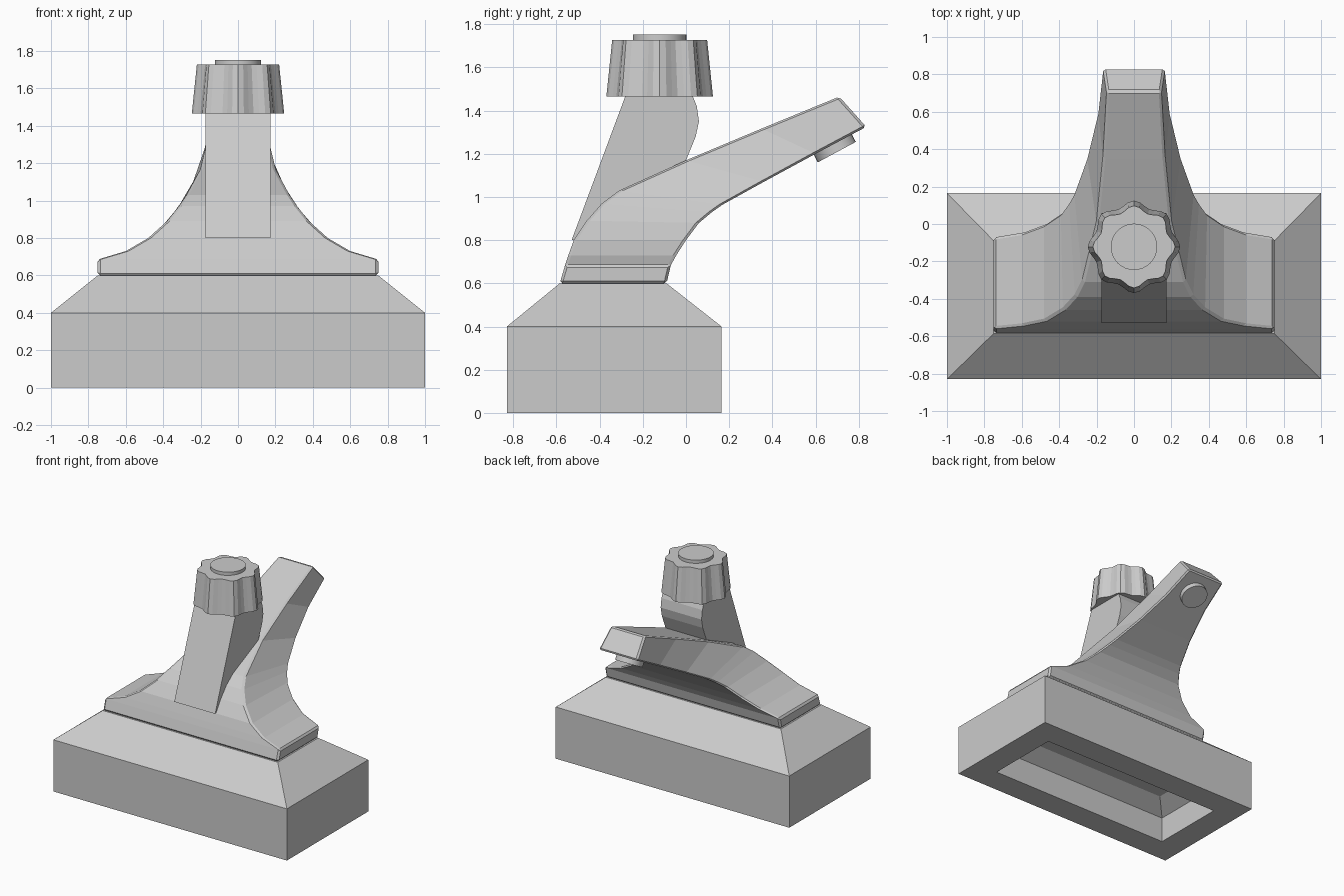
import bpy, bmesh
from math import sin, cos, pi, radians

if "Cube" in bpy.data.objects:
    bpy.data.objects.remove(bpy.data.objects["Cube"])


def loft(name, rings, bevel=0.0):
    """Skin a list of equal-length vertex rings and cap both ends."""
    bm = bmesh.new()
    loops = [[bm.verts.new(p) for p in ring] for ring in rings]
    n = len(loops[0])
    for a, b in zip(loops, loops[1:]):
        for i in range(n):
            j = (i + 1) % n
            bm.faces.new((a[i], a[j], b[j], b[i]))
    bm.faces.new(loops[0][::-1])
    bm.faces.new(loops[-1])
    bmesh.ops.recalc_face_normals(bm, faces=bm.faces)
    me = bpy.data.meshes.new(name)
    bm.to_mesh(me)
    bm.free()
    ob = bpy.data.objects.new(name, me)
    bpy.context.collection.objects.link(ob)
    if bevel:
        m = ob.modifiers.new("bevel", 'BEVEL')
        m.width, m.segments, m.limit_method = bevel, 1, 'ANGLE'
        m.angle_limit = radians(50)
    return ob


def rect(w, y0, y1, z):
    return [(-w, y0, z), (w, y0, z), (w, y1, z), (-w, y1, z)]


# Base: hollow underneath, from cavity ceiling, down around the rim, up to the shoulder
loft("base", [
    rect(0.67, -0.50, -0.17, 0.28),
    rect(0.80, -0.63, -0.035, 0.20),
    rect(0.80, -0.63, -0.035, 0.0),
    rect(1.0, -0.83, 0.165, 0.0),
    rect(1.0, -0.83, 0.165, 0.4),
    rect(0.75, -0.585, -0.09, 0.6),
])

# Spout: half width depends on height, flaring into the base
FLARE = [(0.0, 0.75), (0.69, 0.75), (0.73, 0.60), (0.80, 0.48), (0.89, 0.38),
         (0.99, 0.30), (1.08, 0.245), (1.17, 0.20), (1.27, 0.172), (1.47, 0.145)]


def half_width(z):
    for (z0, w0), (z1, w1) in zip(FLARE, FLARE[1:]):
        if z <= z1:
            return w0 + (w1 - w0) * (z - z0) / (z1 - z0)
    return FLARE[-1][1]


# each section: upper edge y, z and lower edge y, z
SECTIONS = [(-0.585, 0.60, -0.09, 0.60), (-0.56, 0.685, -0.07, 0.685),
            (-0.545, 0.73, -0.045, 0.73), (-0.52, 0.80, 0.0, 0.80),
            (-0.46, 0.89, 0.06, 0.88), (-0.39, 0.97, 0.12, 0.93),
            (-0.31, 1.03, 0.17, 0.965), (0.0, 1.17, 0.36, 1.07),
            (0.35, 1.317, 0.60, 1.20), (0.71, 1.465, 0.835, 1.325)]
rings = []
for yt, zt, yb, zb in SECTIONS:
    wt, wb = half_width(zt), half_width(zb)
    rings.append([(-wt, yt, zt), (wt, yt, zt), (wb, yb, zb), (-wb, yb, zb)])
loft("spout", rings, 0.012)

# Leaning post that carries the knob
POST = [(-0.53, 0.80), (-0.28, 1.47), (0.03, 1.47), (0.05, 1.42),
        (0.06, 1.35), (0.045, 1.28), (0.0, 1.17), (-0.12, 0.90)]
loft("post", [[(x, y, z) for y, z in POST] for x in (-0.175, 0.175)])

# Knob with eight lobes
KNOB_Y = -0.122


def lobed(r, depth, z, n=48):
    return [((r + depth * cos(8 * a)) * cos(a), KNOB_Y + (r + depth * cos(8 * a)) * sin(a), z)
            for a in (2 * pi * i / n for i in range(n))]


loft("knob", [lobed(0.232, 0.015, 1.465), lobed(0.205, 0.015, 1.727)])


# Round parts: knob cap and nozzle
def cylinder(name, r, depth, loc, tilt=0.0):
    bpy.ops.mesh.primitive_cylinder_add(vertices=32, radius=r, depth=depth,
                                        location=loc, rotation=(tilt, 0, 0))
    ob = bpy.context.object
    ob.name = name
    bpy.ops.object.shade_smooth_by_angle()


cylinder("knob_cap", 0.124, 0.06, (0, KNOB_Y, 1.722))
cylinder("nozzle", 0.1, 0.1, (0, 0.675, 1.252), radians(28.3))
